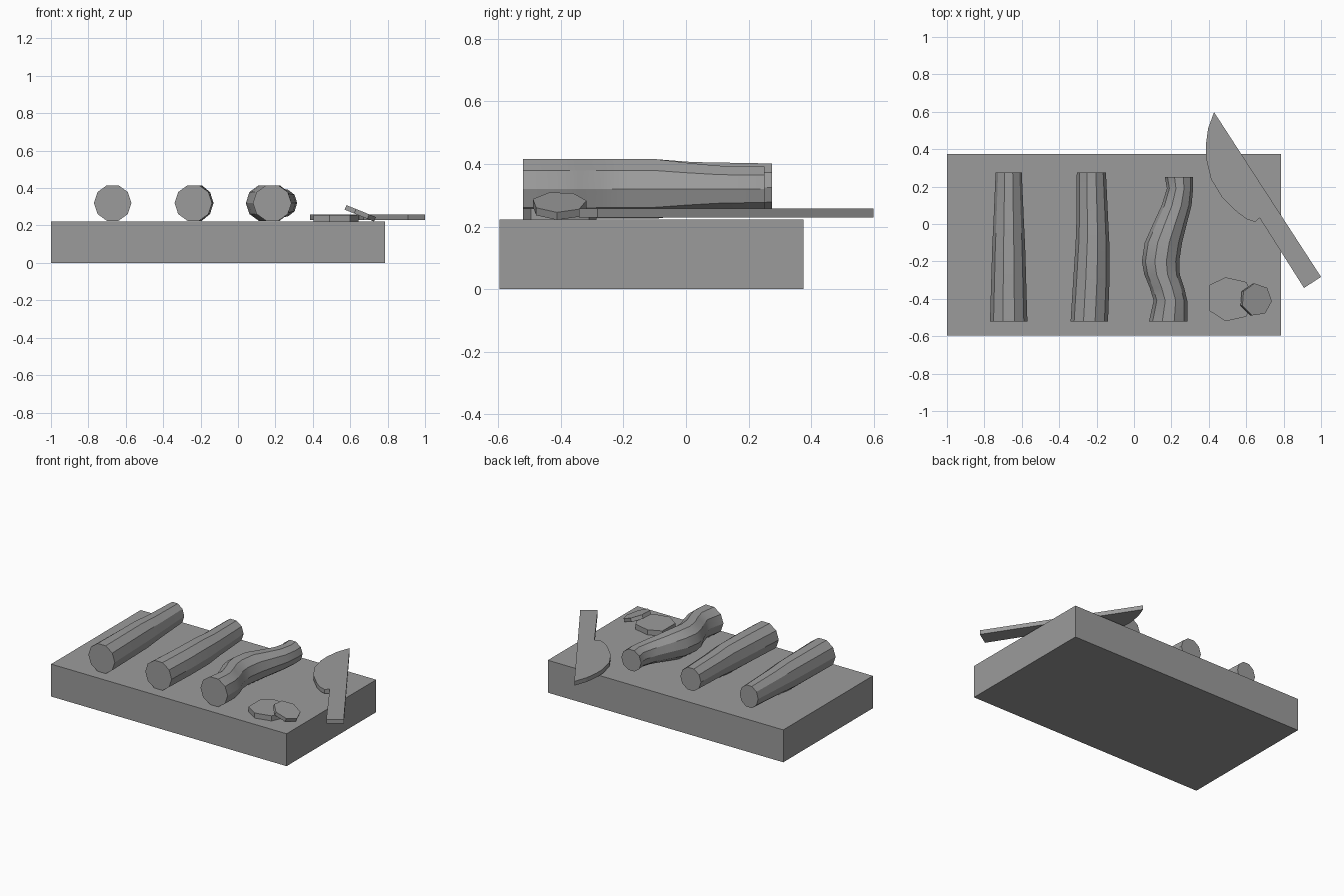
import bpy, bmesh, math
from mathutils import Matrix

old = bpy.data.objects.get("Cube")
if old:
    bpy.data.objects.remove(old, do_unlink=True)

grey = bpy.data.materials.new("plain grey")
grey.use_nodes = True
grey.diffuse_color = (0.33, 0.33, 0.33, 1)
grey.node_tree.nodes["Principled BSDF"].inputs["Base Color"].default_value = grey.diffuse_color


def finish(name, bm):
    bmesh.ops.recalc_face_normals(bm, faces=bm.faces)
    mesh = bpy.data.meshes.new(name)
    bm.to_mesh(mesh)
    bm.free()
    mesh.materials.append(grey)
    ob = bpy.data.objects.new(name, mesh)
    bpy.context.collection.objects.link(ob)
    return ob


def plate(name, outline, z0, z1):
    """Flat outline extruded upwards."""
    bm = bmesh.new()
    face = bm.faces.new([bm.verts.new((x, y, z0)) for x, y in outline])
    new = bmesh.ops.extrude_face_region(bm, geom=[face])["geom"]
    top = [v for v in new if isinstance(v, bmesh.types.BMVert)]
    bmesh.ops.translate(bm, verts=top, vec=(0, 0, z1 - z0))
    return finish(name, bm)


def roll(name, stations, sides=10):
    """Ten-sided rod along y; each station is (y, x, z, x radius, z radius)."""
    bm = bmesh.new()
    rings = []
    for y, x, z, rx, rz in stations:
        angles = [math.tau * i / sides for i in range(sides)]
        rings.append([bm.verts.new((x + rx * math.cos(a), y, z + rz * math.sin(a)))
                      for a in angles])
    for a, b in zip(rings, rings[1:]):
        for i in range(sides):
            j = (i + 1) % sides
            bm.faces.new((a[i], a[j], b[j], b[i]))
    bm.faces.new(rings[0])
    bm.faces.new(rings[-1])
    ob = finish(name, bm)
    bpy.ops.object.select_all(action='DESELECT')
    ob.select_set(True)
    bpy.context.view_layer.objects.active = ob
    bpy.ops.object.shade_smooth_by_angle(angle=math.radians(30))
    return ob


# Cutting board
plate("board", [(-1, -0.595), (0.785, -0.595), (0.785, 0.375), (-1, 0.375)], 0, 0.222)

# Two straight rods and one wavy rod
roll("straight_rod", [(-0.52, -0.67, 0.32, 0.1, 0.1),
                      (-0.12, -0.67, 0.32, 0.088, 0.1),
                      (0.02, -0.67, 0.322, 0.081, 0.088),
                      (0.275, -0.67, 0.325, 0.07, 0.078)])
roll("slightly_bent_rod", [(-0.52, -0.239, 0.32, 0.1, 0.1),
                           (-0.3, -0.228, 0.32, 0.097, 0.1),
                           (-0.1, -0.222, 0.32, 0.09, 0.1),
                           (0.02, -0.223, 0.322, 0.085, 0.088),
                           (0.275, -0.228, 0.325, 0.078, 0.08)])
roll("wavy_rod", [(-0.52, 0.183, 0.32, 0.103, 0.1),
                  (-0.41, 0.195, 0.32, 0.09, 0.1),
                  (-0.34, 0.176, 0.32, 0.092, 0.1),
                  (-0.27, 0.15, 0.32, 0.095, 0.1),
                  (-0.2, 0.142, 0.32, 0.1, 0.1),
                  (-0.1, 0.157, 0.32, 0.1, 0.1),
                  (0.0, 0.192, 0.32, 0.09, 0.088),
                  (0.1, 0.228, 0.32, 0.08, 0.078),
                  (0.19, 0.246, 0.32, 0.07, 0.075),
                  (0.25, 0.24, 0.32, 0.075, 0.075)])

# Flat slice and the tilted slice leaning on it
plate("flat_slice", [(0.405, -0.325), (0.49, -0.285), (0.6, -0.31), (0.645, -0.4),
                     (0.6, -0.495), (0.49, -0.52), (0.405, -0.465)], 0.222, 0.257)
bm = bmesh.new()
bmesh.ops.create_cone(bm, cap_ends=True, segments=7, radius1=0.088, radius2=0.088, depth=0.026,
                      matrix=Matrix.Translation((0.651, -0.405, 0.266))
                      @ Matrix.Rotation(math.radians(22), 4, 'Y')
                      @ Matrix.Rotation(math.radians(8), 4, 'Z'))
finish("tilted_slice", bm)

# Knife: straight spine, curved belly and handle
plate("knife", [(0.428, 0.598), (1.0, -0.283), (0.909, -0.342), (0.672, 0.032),
                (0.647, 0.011), (0.605, 0.025), (0.555, 0.06), (0.47, 0.144),
                (0.412, 0.24), (0.386, 0.348), (0.384, 0.42), (0.396, 0.51)], 0.229, 0.258)
